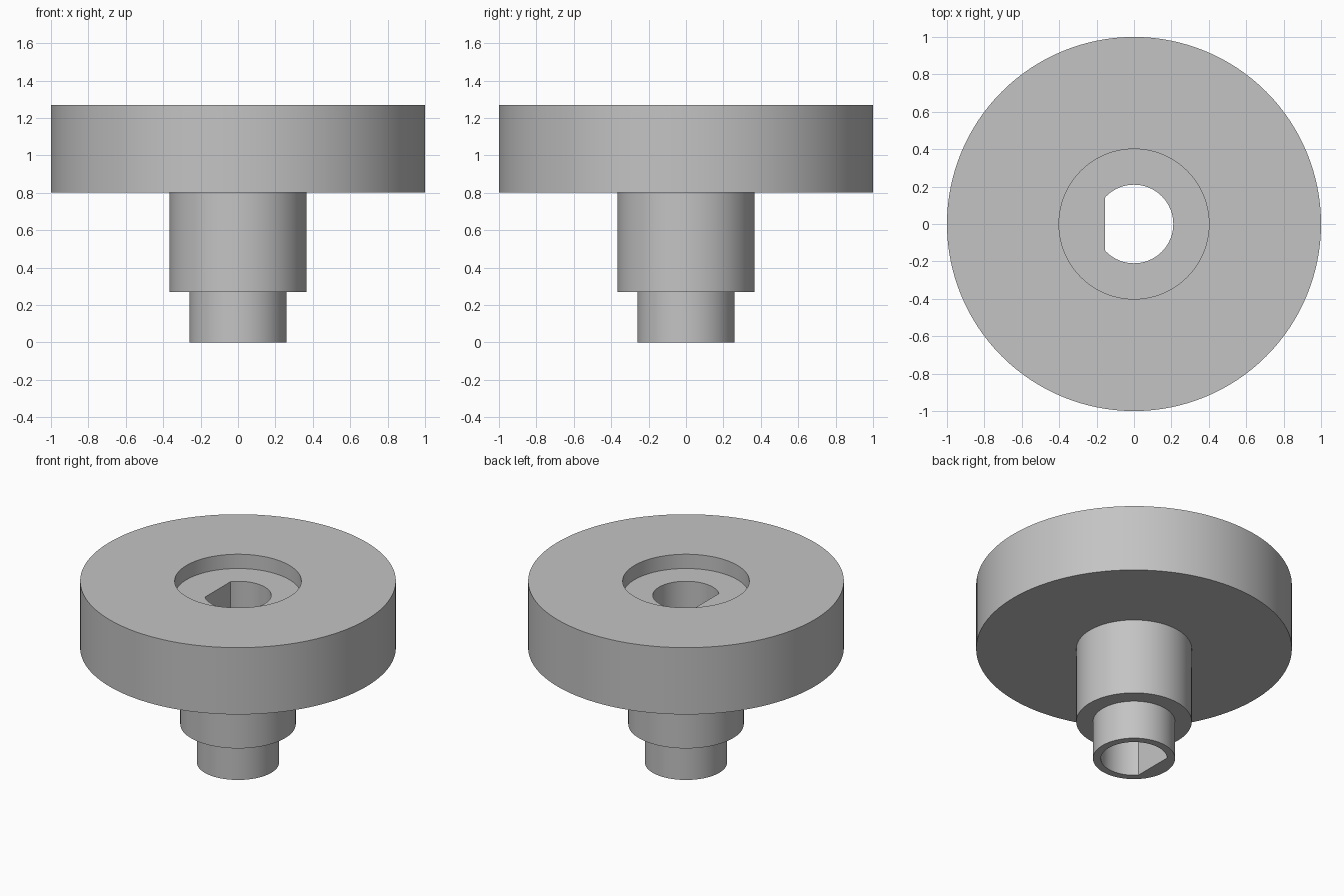
import bpy, bmesh, math

cube = bpy.data.objects.get("Cube")
if cube:
    bpy.data.objects.remove(cube, do_unlink=True)

SEGMENTS = 128
STEP = 2 * math.pi / SEGMENTS
BORE = 0.21
FLAT_X = -BORE * math.cos(15 * STEP)   # corner falls exactly on a segment

# Closed section (radius, height), from the bottom of the bore outwards
section = [(BORE, 0), (0.26, 0), (0.26, 0.27), (0.366, 0.27), (0.366, 0.803),
           (1, 0.803), (1, 1.27), (0.401, 1.27), (0.401, 1.17), (BORE, 1.17)]

steel = bpy.data.materials.new("light_grey")
steel.use_nodes = True
grey = (0.55, 0.55, 0.55, 1)
steel.diffuse_color = grey
steel.node_tree.nodes["Principled BSDF"].inputs["Base Color"].default_value = grey


def ring(bm, radius, z):
    """One ring of vertices; the bore ring is cut off straight at its flat."""
    verts = []
    for i in range(SEGMENTS):
        x, y = radius * math.cos(i * STEP), radius * math.sin(i * STEP)
        if radius == BORE:
            x = max(x, FLAT_X)
        verts.append(bm.verts.new((x, y, z)))
    return verts


# Stepped hub with disc, top recess and D-shaped through bore
bm = bmesh.new()
rings = [ring(bm, r, z) for r, z in section]
for a, b in zip(rings, rings[1:] + rings[:1]):
    for i in range(SEGMENTS):
        j = (i + 1) % SEGMENTS
        bm.faces.new((a[i], a[j], b[j], b[i]))
bmesh.ops.recalc_face_normals(bm, faces=bm.faces[:])

mesh = bpy.data.meshes.new("flanged_hub")
bm.to_mesh(mesh)
bm.free()
mesh.materials.append(steel)
hub = bpy.data.objects.new("flanged_hub", mesh)
bpy.context.collection.objects.link(hub)

# Smooth round walls, sharp steps
bpy.ops.object.select_all(action="DESELECT")
hub.select_set(True)
bpy.context.view_layer.objects.active = hub
bpy.ops.object.shade_smooth_by_angle(angle=math.radians(30))
